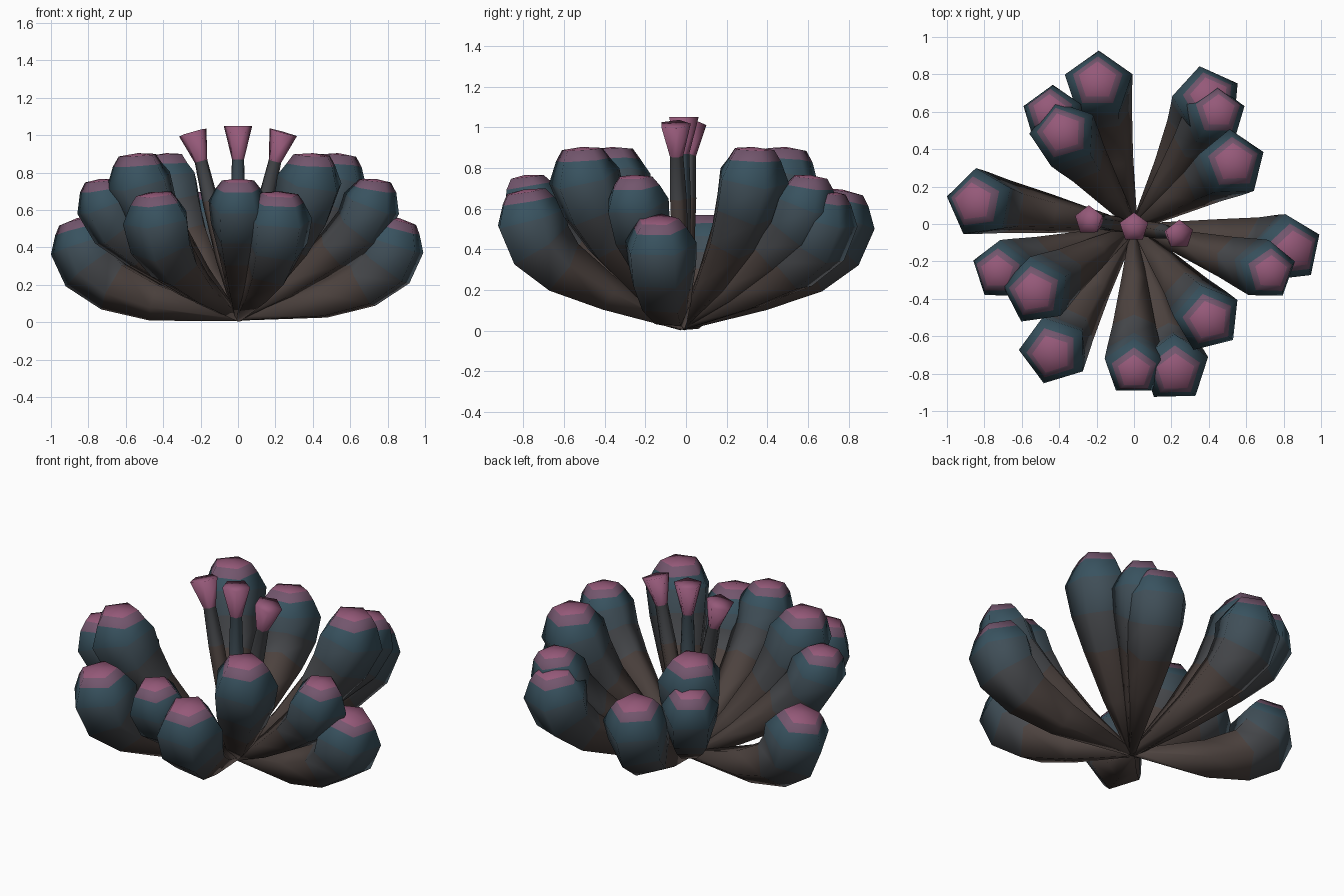
import bpy, bmesh
from math import sin, cos, pi, radians
from mathutils import Vector

if "Cube" in bpy.data.objects:
    bpy.data.objects.remove(bpy.data.objects["Cube"])

BROWN, BLUE, PINK = (.075, .056, .05), (.04, .085, .115), (.3, .1, .19)
SHIFT = Vector((0, -.018, 0))


def mat(name, a, b, t):
    m = bpy.data.materials.new(name)
    m.diffuse_color = tuple(p + (q - p) * t for p, q in zip(a, b)) + (1,)
    m.use_nodes = True
    m.node_tree.nodes["Principled BSDF"].inputs["Base Color"].default_value = m.diffuse_color
    return m


# colour bands from root to tip
BANDS = [mat("root_brown", BROWN, BLUE, 0), mat("brown_blue", BROWN, BLUE, .35),
         mat("blue_brown", BROWN, BLUE, .7), mat("deep_blue", BLUE, PINK, 0),
         mat("blue_pink", BLUE, PINK, .5), mat("tip_pink", BLUE, PINK, 1)]


def tentacle(name, profile, azimuth, bands, twist=0, dome=.012):
    """Five-sided tube through (distance, height, radius) stations."""
    a = radians(azimuth)
    pts = [Vector((d * cos(a), d * sin(a), z)) + SHIFT for d, z, r in profile]
    last = len(pts) - 1
    bm = bmesh.new()
    rings = []
    for i, p in enumerate(pts):
        tangent = (pts[min(i + 1, last)] - pts[max(i - 1, 0)]).normalized()
        turn = Vector((0, 0, 1)).rotation_difference(tangent)
        ring = []
        for k in range(5):
            b = pi / 2 + k * 2 * pi / 5 + radians(twist)
            ring.append(bm.verts.new(p + turn @ Vector((cos(b), sin(b), 0)) * profile[i][2]))
        rings.append(ring)
    tip = bm.verts.new(pts[-1] + tangent * dome)
    for k in range(5):
        n = (k + 1) % 5
        for i in range(last):
            f = bm.faces.new((rings[i][k], rings[i][n], rings[i + 1][n], rings[i + 1][k]))
            f.material_index = bands[i]
        bm.faces.new((rings[-1][k], rings[-1][n], tip)).material_index = 5
    bm.faces.new(rings[0][::-1])
    for f in bm.faces:
        f.smooth = True
    me = bpy.data.meshes.new(name)
    bm.to_mesh(me)
    bm.free()
    for m in BANDS:
        me.materials.append(m)
    bpy.context.collection.objects.link(bpy.data.objects.new(name, me))


# outer tentacles: profile, then (compass angle, twist) of each copy
tiers = {
    "upper_tentacle": ([(0, .02, .02), (.25, .23, .085), (.45, .44, .135), (.56, .6, .17),
                        (.625, .75, .187), (.633, .84, .14), (.637, .892, .105)],
                       ((33, 3), (127, 16), (213, 9), (-51, 13))),
    "middle_tentacle": ([(0, .02, .02), (.28, .19, .07), (.54, .38, .12), (.68, .5, .152),
                         (.748, .63, .165), (.765, .71, .125), (.77, .755, .09)],
                        ((-90, 0), (-18, -2), (54, 0), (126, 0), (198, 0))),
    "lower_tentacle": ([(0, .02, .02), (.38, .18, .09), (.62, .31, .145), (.74, .42, .178),
                        (.785, .55, .19), (.8, .637, .14), (.808, .683, .105)],
                       ((60, 12), (104, 0), (237, 18), (-74, 1))),
    "lowest_tentacle": ([(0, .025, .02), (.45, .115, .11), (.67, .2, .15), (.79, .3, .18),
                         (.835, .42, .188), (.855, .5, .14), (.868, .545, .105)],
                        ((171, 7), (-8, 6))),
}
for name, (profile, copies) in tiers.items():
    for i, (az, twist) in enumerate(copies):
        tentacle(f"{name}_{i + 1}", profile, az, (0, 0, 1, 2, 3, 4), twist)

# flared stalks in the middle
tentacle("centre_stalk", [(0, .02, .02), (0, .35, .04), (0, .65, .042), (0, .87, .034),
                          (0, 1.05, .08)], 0, (0, 1, 2, 5), 0, 0)
for i, az in enumerate((171, -9)):
    tentacle(f"side_stalk_{i + 1}", [(0, .02, .02), (.08, .35, .045), (.15, .65, .045),
                                     (.2, .86, .036), (.245, 1.015, .08)],
             az, (0, 0, 1, 5), 0, 0)
